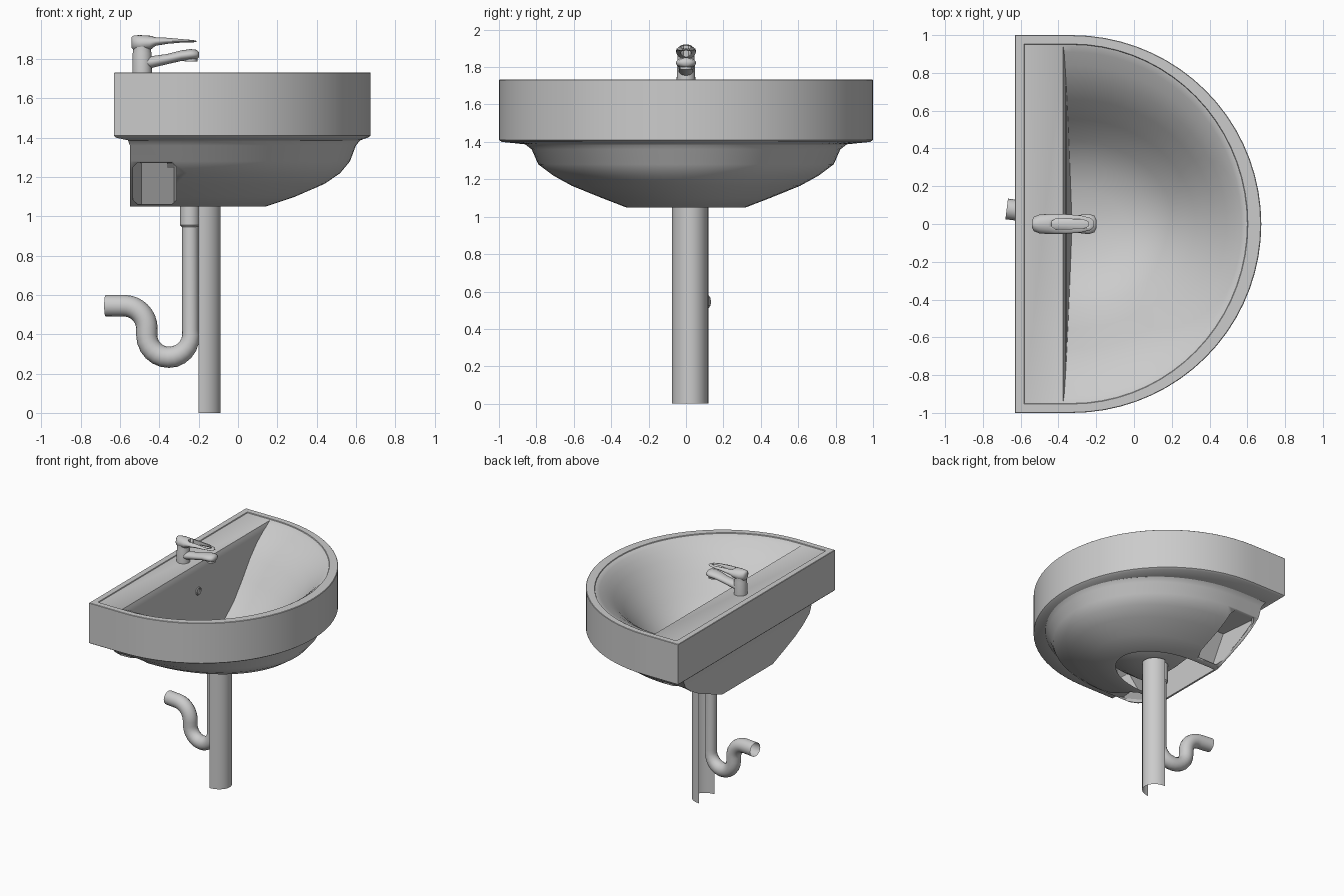
import bpy, bmesh, math
from mathutils import Vector

if "Cube" in bpy.data.objects:
    bpy.data.objects.remove(bpy.data.objects["Cube"])


def finish(name, bm, smooth=True, angle=30):
    bmesh.ops.recalc_face_normals(bm, faces=bm.faces[:])
    me = bpy.data.meshes.new(name)
    bm.to_mesh(me)
    bm.free()
    ob = bpy.data.objects.new(name, me)
    bpy.context.collection.objects.link(ob)
    if smooth:
        bpy.ops.object.select_all(action='DESELECT')
        ob.select_set(True)
        bpy.context.view_layer.objects.active = ob
        bpy.ops.object.shade_smooth_by_angle(angle=math.radians(angle))
    return ob


def loft(name, rings, caps=(True, True), closed=True, angle=30):
    bm = bmesh.new()
    loops = [[bm.verts.new(p) for p in r] for r in rings]
    n = len(loops[0])
    for a, b in zip(loops, loops[1:]):
        for i in range(n if closed else n - 1):
            j = (i + 1) % n
            bm.faces.new((a[i], a[j], b[j], b[i]))
    if caps[0]:
        bm.faces.new(loops[0])
    if caps[1]:
        bm.faces.new(loops[-1])
    return finish(name, bm, angle=angle)


def d_ring(z, back, front, ry, cx=-0.33, n=36):
    """D-shaped outline: straight back, half ellipse in front."""
    pts = [(back, -ry, z)]
    for i in range(n + 1):
        a = -math.pi / 2 + math.pi * i / n
        pts.append((cx + (front - cx) * math.cos(a), ry * math.sin(a), z))
    pts.append((back, ry, z))
    return pts


def cut(ob, cutter):
    cutter.hide_render = True
    m = ob.modifiers.new('cut', 'BOOLEAN')
    m.operation, m.solver, m.object = 'DIFFERENCE', 'EXACT', cutter
    bpy.context.view_layer.objects.active = ob
    bpy.ops.object.modifier_apply(modifier='cut')
    bpy.data.objects.remove(cutter)


def tube(name, path, segs=16, caps=(False, False)):
    """Sweep circles along (x, y, z, radius) points lying roughly in the XZ plane."""
    P = [Vector(p[:3]) for p in path]
    rings = []
    for i, p in enumerate(P):
        t = (P[min(i + 1, len(P) - 1)] - P[max(i - 1, 0)]).normalized()
        u = Vector((0, 1, 0))
        u = (u - t * u.dot(t)).normalized()
        v = t.cross(u)
        rings.append([p + path[i][3] * (u * math.cos(a) + v * math.sin(a))
                      for a in (2 * math.pi * k / segs for k in range(segs))])
    return loft(name, rings, caps)


# Basin: inner bowl, deck, rim, apron, underside and hollow interior in one closed loft
basin = loft('basin', [d_ring(*r) for r in (
    (1.115, -0.33, -0.20, 0.06, -0.28), (1.135, -0.335, -0.05, 0.19),
    (1.18, -0.34, 0.09, 0.32), (1.27, -0.345, 0.21, 0.44), (1.40, -0.35, 0.325, 0.555),
    (1.53, -0.355, 0.425, 0.66), (1.62, -0.36, 0.49, 0.755), (1.675, -0.365, 0.535, 0.84),
    (1.71, -0.37, 0.57, 0.91), (1.725, -0.375, 0.59, 0.94),
    (1.727, -0.58, 0.60, 0.95), (1.733, -0.583, 0.603, 0.953),
    (1.733, -0.627, 0.670, 0.997), (1.73, -0.63, 0.674, 1.0),
    (1.41, -0.63, 0.674, 1.0), (1.40, -0.62, 0.66, 0.985), (1.387, -0.56, 0.622, 0.86),
    (1.36, -0.55, 0.60, 0.825), (1.28, -0.55, 0.57, 0.79), (1.22, -0.55, 0.52, 0.71),
    (1.165, -0.55, 0.44, 0.61), (1.10, -0.55, 0.29, 0.45), (1.05, -0.55, 0.14, 0.32),
    (1.05, -0.535, 0.115, 0.295), (1.11, -0.535, 0.28, 0.43), (1.18, -0.535, 0.43, 0.60),
    (1.28, -0.535, 0.55, 0.77), (1.37, -0.535, 0.575, 0.80),
    (1.50, -0.37, 0.42, 0.66), (1.38, -0.365, 0.325, 0.555), (1.25, -0.36, 0.21, 0.44),
    (1.16, -0.355, 0.09, 0.32), (1.12, -0.35, -0.05, 0.19), (1.10, -0.345, -0.19, 0.07, -0.28))])

# Rounded side windows with tapering pockets on both flanks
X0, X1 = -0.534, -0.312
for side, s in (('near', -1), ('far', 1)):
    c = 0.025
    outline = [(X0 + c, 1.06), (X1 - c, 1.06), (X1, 1.06 + c), (X1, 1.275 - c),
               (X1 - c, 1.275), (X0 + c, 1.275), (X0, 1.275 - c), (X0, 1.06 + c)]
    inner = [(x, s * (0.31 + (z - 1.06) * 1.75), z) for x, z in outline]
    cut(basin, loft('window_cutter', [inner, [(x, s * 0.95, z) for x, z in outline]]))
    bm = bmesh.new()
    left, right = [[[bm.verts.new(p) for p in ((xo, s * 0.335, 1.055), (xi, s * 0.325, 1.055),
                                               (xi, s * 0.45, 1.272), (xo, s * 0.775, 1.278))]
                    for xo, xi in ((X0, -0.492), (X1, -0.325))][k] for k in (0, 1)]
    bm.faces.new((left[1], left[2], right[2], right[1]))
    bm.faces.new((left[2], left[3], right[3], right[2]))
    bm.faces.new(left)
    bm.faces.new(right)
    finish(side + '_side_pocket', bm, smooth=False)

# Overflow ring on the back wall and drain ring in the bottom
for name, loc, rot, r in (('overflow_ring', (-0.352, 0, 1.52), math.pi / 2, 0.026),
                          ('drain_ring', (-0.26, 0, 1.117), 0, 0.04)):
    bpy.ops.mesh.primitive_torus_add(major_radius=r, minor_radius=0.007, major_segments=20,
                                     minor_segments=8, location=loc, rotation=(0, rot, 0))
    bpy.context.object.name = name

# Half-round column shell, open toward the wall
loft('column', [[(-0.20 + 0.112 * math.cos(t), 0.022 + 0.097 * math.sin(t), z)
                 for t in (-math.pi / 2 + math.pi * k / 18 for k in range(19))]
                for z in (0, 1.09)], (False, False), closed=False)

# Drain collar and S-shaped trap
tube('drain_collar', [(-0.245, 0.025, 1.10, 0.05), (-0.245, 0.025, 0.955, 0.05),
                      (-0.245, 0.025, 0.945, 0.042)])
path = [(-0.243, 0.96, 0.042), (-0.243, 0.42, 0.042)]
for k in range(13):
    t = -math.pi * k / 12
    path.append((-0.352 + 0.112 * math.cos(t), 0.395 + 0.112 * math.sin(t),
                 0.044 + 0.010 * min(1, k / 5)))
for k in range(9):
    t = math.pi / 2 * k / 8
    path.append((-0.579 + 0.115 * math.cos(t), 0.43 + 0.115 * math.sin(t), 0.055))
path.append((-0.674, 0.545, 0.055))
tube('drain_trap', [(x, 0.025 + 0.055 * (-0.243 - x) / 0.432, z, r) for x, z, r in path])

# Faucet body, spout and nozzle
tube('faucet_body', [(-0.488, 0, 1.715, 0.05), (-0.488, 0, 1.83, 0.048),
                     (-0.488, 0, 1.838, 0.046), (-0.488, 0, 1.87, 0.046)], 24, (True, True))


def section(x, z, hy, hz, n=20):
    return [(x, hy * math.cos(a), z + hz * math.sin(a))
            for a in (2 * math.pi * k / n for k in range(n))]


loft('faucet_spout', [section(*r) for r in (
    (-0.49, 1.78, 0.04, 0.032), (-0.44, 1.785, 0.04, 0.03), (-0.36, 1.80, 0.04, 0.026),
    (-0.29, 1.817, 0.048, 0.027), (-0.24, 1.823, 0.054, 0.028), (-0.21, 1.823, 0.044, 0.024),
    (-0.198, 1.823, 0.02, 0.012))], angle=50)
tube('faucet_nozzle', [(-0.24, 0, 1.82, 0.033), (-0.24, 0, 1.787, 0.033)], 20, (True, True))

# Lever handle with a long slot
handle = loft('faucet_handle', [section(*r) for r in (
    (-0.541, 1.885, 0.018, 0.028), (-0.53, 1.882, 0.038, 0.038), (-0.50, 1.88, 0.05, 0.042),
    (-0.45, 1.882, 0.053, 0.037), (-0.42, 1.889, 0.053, 0.025), (-0.36, 1.893, 0.052, 0.018),
    (-0.28, 1.893, 0.045, 0.010), (-0.23, 1.891, 0.032, 0.006), (-0.212, 1.89, 0.014, 0.003))],
    angle=50)
slot = [(-0.435, -0.014), (-0.415, -0.027), (-0.27, -0.024), (-0.24, -0.010),
        (-0.24, 0.010), (-0.27, 0.024), (-0.415, 0.027), (-0.435, 0.014)]
cut(handle, loft('slot_cutter', [[(x, y, z) for x, y in slot] for z in (1.85, 1.95)]))
